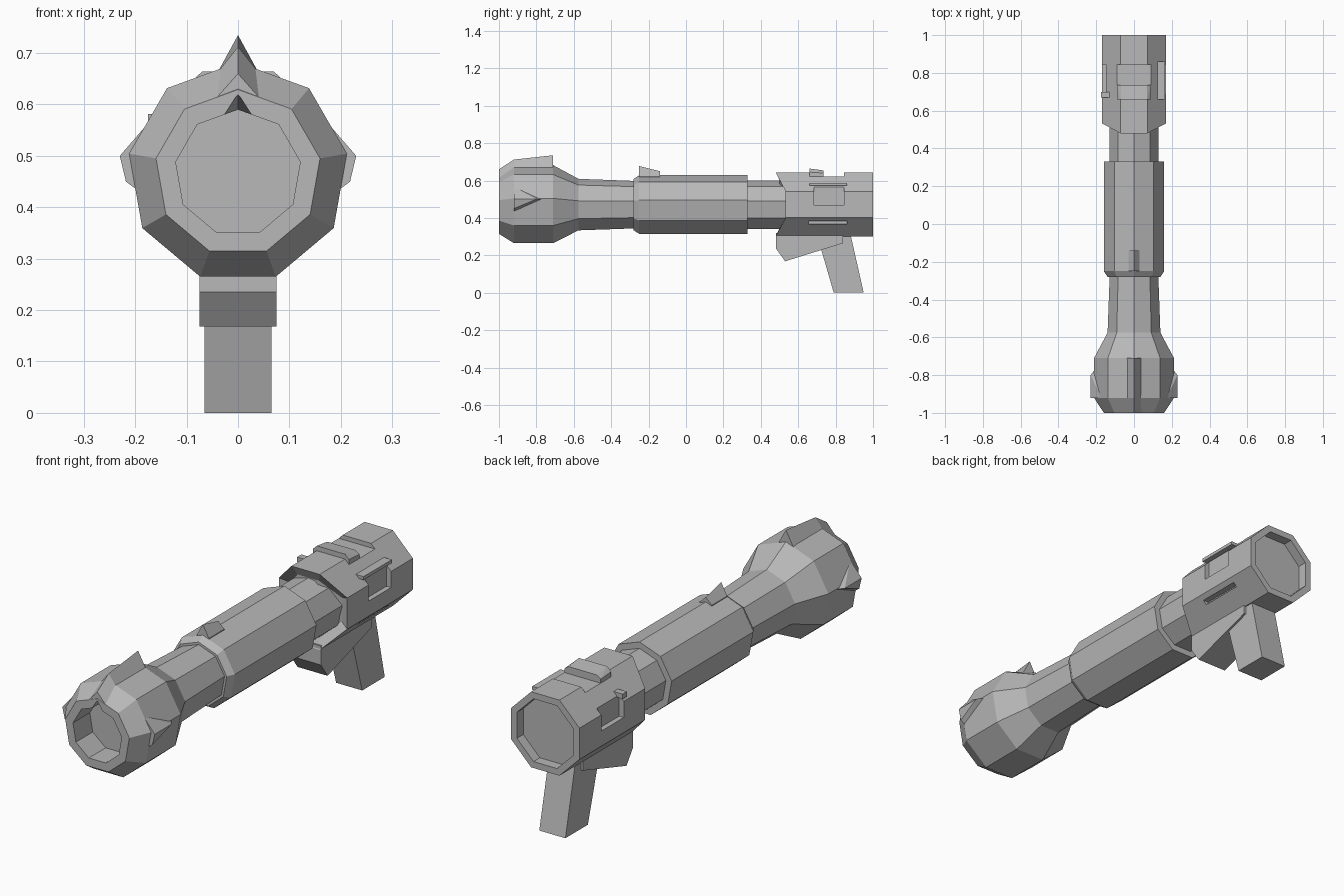
import bpy, bmesh, math
from mathutils import Vector

if "Cube" in bpy.data.objects:
    bpy.data.objects.remove(bpy.data.objects["Cube"])

CZ = 0.467  # height of the tube axis
grey = bpy.data.materials.new("matte_grey")
grey.diffuse_color = (0.48, 0.48, 0.48, 1)
grey.use_nodes = True
grey.node_tree.nodes["Principled BSDF"].inputs["Base Color"].default_value = grey.diffuse_color


def finish(name, bm):
    bmesh.ops.remove_doubles(bm, verts=bm.verts, dist=1e-5)
    bmesh.ops.recalc_face_normals(bm, faces=bm.faces)
    me = bpy.data.meshes.new(name)
    bm.to_mesh(me)
    bm.free()
    me.materials.append(grey)
    ob = bpy.data.objects.new(name, me)
    bpy.context.collection.objects.link(ob)
    return ob


def loft(name, rings):
    """Join equal-length rings of points and cap both ends."""
    bm = bmesh.new()
    rows = [[bm.verts.new(p) for p in r] for r in rings]
    n = len(rows[0])
    for a, b in zip(rows, rows[1:]):
        for i in range(n):
            j = (i + 1) % n
            bm.faces.new((a[i], a[j], b[j], b[i]))
    bm.faces.new(rows[0])
    bm.faces.new(rows[-1])
    return finish(name, bm)


def ngon(n, r, y, cz, start):
    return [(r * math.cos(start + math.tau * i / n), y,
             cz + r * math.sin(start + math.tau * i / n)) for i in range(n)]


def hull(name, pts):
    bm = bmesh.new()
    for p in pts:
        bm.verts.new(p)
    bmesh.ops.convex_hull(bm, input=bm.verts)
    bmesh.ops.dissolve_limit(bm, angle_limit=0.01, verts=bm.verts, edges=bm.edges)
    return finish(name, bm)


def box(name, x0, x1, y0, y1, z0, z1):
    return hull(name, [(x, y, z) for x in (x0, x1) for y in (y0, y1) for z in (z0, z1)])


def side_plate(name, half, outline):
    """Extrude a y-z outline across x."""
    return loft(name, [[(s * half, y, z) for y, z in outline] for s in (-1, 1)])


def cut(target, cutter):
    m = target.modifiers.new("cut", 'BOOLEAN')
    m.operation = 'DIFFERENCE'
    m.solver = 'EXACT'
    m.object = cutter
    cutter.hide_render = True
    cutter.hide_set(True)


# Nine-sided tube: bore, flared muzzle, neck, thick sleeve, rear neck
profile = [(-0.88, 0.123), (-1.0, 0.123), (-1.0, 0.162), (-0.92, 0.215), (-0.71, 0.215),
           (-0.575, 0.142), (-0.28, 0.131), (-0.28, 0.142), (-0.25, 0.162),
           (0.33, 0.162), (0.33, 0.133), (0.56, 0.133)]
tube = loft("launch_tube", [ngon(9, r, y, CZ, math.pi / 2) for y, r in profile])

# Notch in the bore under the fin
cut(tube, hull("bore_notch_cutter", [(-0.04, -1.01, 0.56), (0.04, -1.01, 0.56), (0, -1.01, 0.622),
                                     (-0.04, -0.9, 0.55), (0.04, -0.9, 0.55), (0, -0.9, 0.586)]))

# Ridge fin on top of the muzzle: y, base height, apex height
fin = [(-1.0, 0.615, 0.66), (-0.92, 0.662, 0.712), (-0.71, 0.662, 0.735)]
loft("muzzle_fin", [[(-0.04, y, b), (0, y, 0.63), (0.04, y, b), (0, y, t)] for y, b, t in fin])

# Small ridge sight on the sleeve
loft("sleeve_sight", [[(-0.03, y, 0.6), (0.03, y, 0.6), (0.03, y, 0.622), (0, y, t), (-0.03, y, 0.622)]
                      for y, t in ((-0.25, 0.677), (-0.14, 0.65))])

# Wedge spikes on the muzzle sides
for s, side in ((-1, "left"), (1, "right")):
    hull("muzzle_spike_" + side, [(s * x, y, z) for x, y, z in (
        (0.172, -0.92, 0.567), (0.195, -0.92, 0.433), (0.218, -0.92, 0.45), (0.23, -0.92, 0.5),
        (0.23, -0.8, 0.5), (0.203, -0.765, 0.5), (0.16, -0.92, 0.5))])

# Octagonal rear housing with a slanted front edge and a recessed back plate
R = 0.17 / math.cos(math.pi / 8)
BZ = 0.472
front = [(x, 0.48 if abs(x) < 0.1 else 0.533, z) for x, y, z in ngon(8, R, 0, BZ, math.pi / 8)]
inner = [(x, y + 0.02, z) for x, y, z in
         ((0.76 * x, y, BZ + 0.76 * (z - BZ)) for x, y, z in front)]
housing = loft("rear_housing", [inner, front] + [ngon(8, r, y, BZ, math.pi / 8)
               for y, r in ((1.0, R), (1.0, R * 0.83), (0.955, R * 0.83))])

# Cut-outs: shallow top saddle, side pockets and lower slots
cut(housing, box("saddle_cutter", -0.3, 0.3, 0.69, 0.845, 0.622, 0.8))
for s, side in ((-1, "left"), (1, "right")):
    cut(housing, box("pocket_cutter_" + side, s * 0.147, s * 0.3, 0.685, 0.845, 0.47, 0.6))
cut(housing, box("slot_cutter", 0.125, 0.3, 0.655, 0.86, 0.368, 0.384))

# Rails above the pockets and the raised block on the saddle
box("side_rail_right", 0.12, 0.163, 0.66, 0.86, 0.573, 0.588)
box("side_rail_left", -0.175, -0.12, 0.67, 0.70, 0.56, 0.582)
hull("saddle_block", [(s * x, y, z) for s in (-1, 1) for x, y, z in (
    (0.09, 0.66, 0.6), (0.09, 0.735, 0.6), (0.09, 0.66, 0.645), (0.09, 0.735, 0.64),
    (0.07, 0.66, 0.664), (0.07, 0.735, 0.654))])

# Trigger housing and slanted grip
side_plate("trigger_housing", 0.075, [(0.482, 0.32), (0.482, 0.235), (0.53, 0.168),
                                      (0.84, 0.265), (0.84, 0.32)])
side_plate("grip", 0.065, [(0.70, 0.31), (0.79, 0), (0.95, 0), (0.88, 0.31)])
